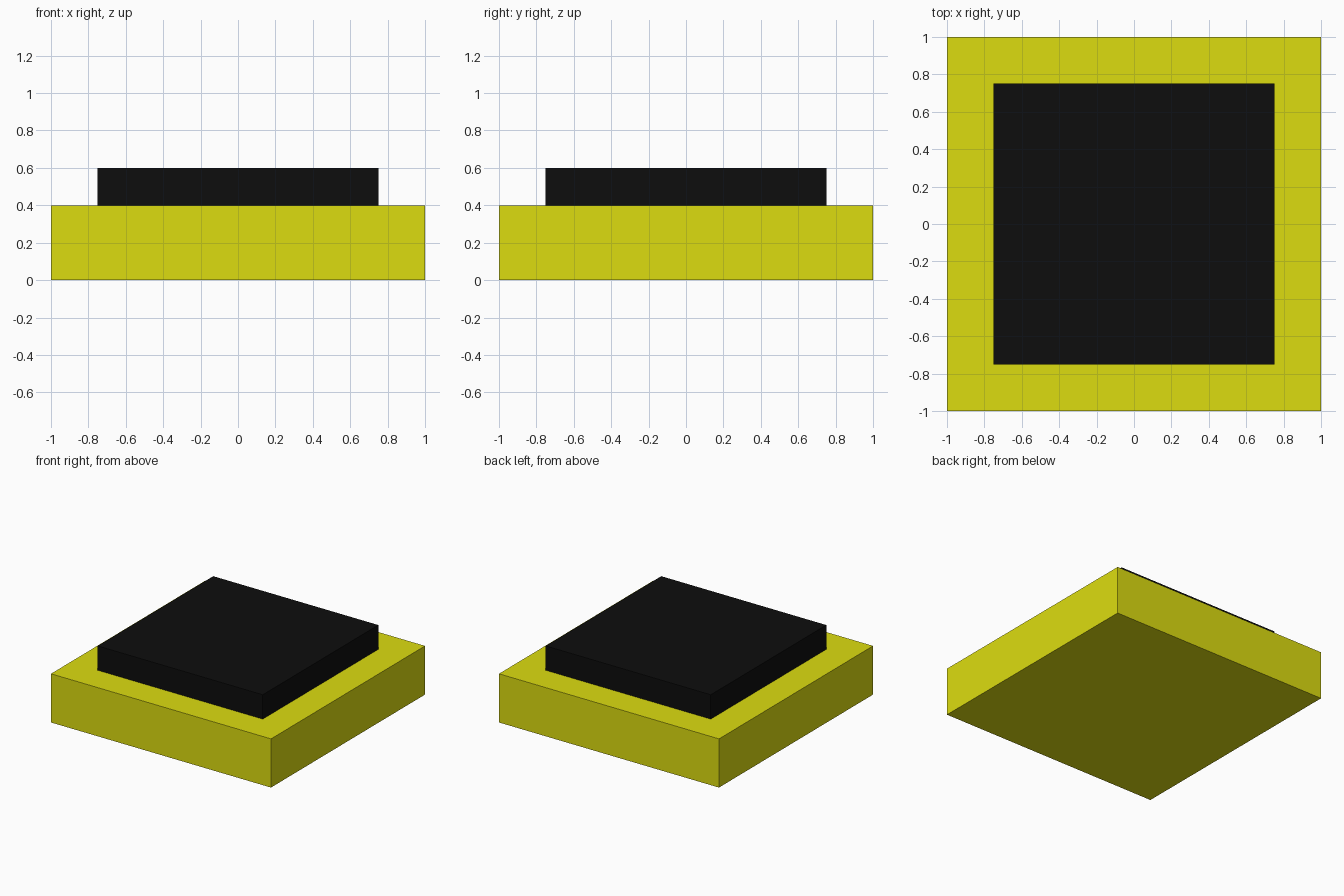
import bpy

if "Cube" in bpy.data.objects:
    bpy.data.objects.remove(bpy.data.objects["Cube"])


def material(name, color):
    mat = bpy.data.materials.new(name)
    mat.diffuse_color = color
    mat.use_nodes = True
    mat.node_tree.nodes["Principled BSDF"].inputs["Base Color"].default_value = mat.diffuse_color
    return mat


def block(name, width, z_min, z_max, mat):
    """Square flat-faced block centred on the z axis."""
    bpy.ops.mesh.primitive_cube_add(size=1, location=(0, 0, (z_min + z_max) / 2))
    obj = bpy.context.object
    obj.name = name
    obj.scale = (width, width, z_max - z_min)
    bpy.ops.object.transform_apply(location=False, rotation=False, scale=True)
    obj.data.materials.append(mat)
    return obj


yellow = material("yellow", (0.72, 0.72, 0.005, 1))
black = material("black", (0.004, 0.004, 0.004, 1))

# Wide yellow base
block("base", 2.0, 0.0, 0.4, yellow)

# Smaller black plate resting on the base
block("top_plate", 1.5, 0.4, 0.6, black)
